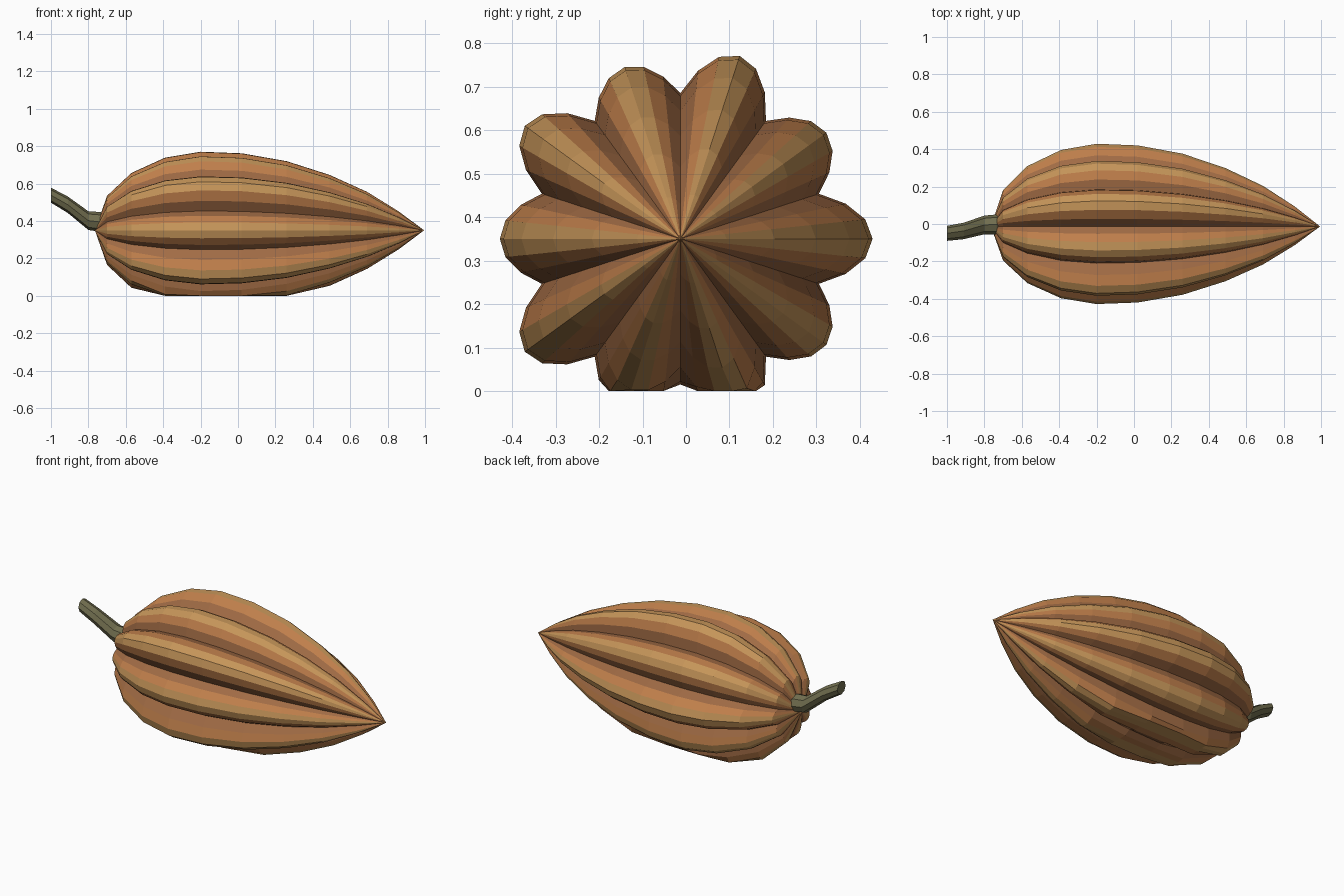
import bpy
from math import sin, cos, radians

if "Cube" in bpy.data.objects:
    bpy.data.objects.remove(bpy.data.objects["Cube"])


def material(name, color):
    m = bpy.data.materials.new(name)
    m.diffuse_color = (*color, 1)
    m.use_nodes = True
    m.node_tree.nodes["Principled BSDF"].inputs["Base Color"].default_value = m.diffuse_color
    return m


def loft(name, rings, start, end, mats, mat_index):
    """Skin a list of closed rings; start/end are pole points."""
    n = len(rings[0])
    verts = [v for ring in rings for v in ring] + [start, end]
    a, b = len(verts) - 2, len(verts) - 1
    last = (len(rings) - 1) * n
    faces, idx = [], []
    for j in range(n):
        k = (j + 1) % n
        faces.append((a, k, j))
        faces.append((b, last + j, last + k))
        idx += [mat_index(j)] * 2
        for i in range(len(rings) - 1):
            faces.append((i * n + j, i * n + k, (i + 1) * n + k, (i + 1) * n + j))
            idx.append(mat_index(j))
    mesh = bpy.data.meshes.new(name)
    mesh.from_pydata(verts, [], faces)
    for m in mats:
        mesh.materials.append(m)
    for p, i in zip(mesh.polygons, idx):
        p.material_index = i
    mesh.update()
    obj = bpy.data.objects.new(name, mesh)
    bpy.context.collection.objects.link(obj)
    return obj


ridge = material("ridge_tan", (0.56, 0.30, 0.10))
flank = material("flank_orange", (0.52, 0.21, 0.07))
groove = material("groove_brown", (0.36, 0.15, 0.06))
green = material("stem_olive", (0.17, 0.16, 0.08))

# Pod body: ten ribs of alternating height, flattened where it rests on the ground
CY, CZ, SEG = -0.013, 0.35, 60
profile = [(-0.70, 0.44), (-0.57, 0.73), (-0.39, 0.925), (-0.20, 1.0), (0.02, 0.98),
           (0.26, 0.88), (0.49, 0.705), (0.69, 0.49), (0.86, 0.24)]


def pod_ring(x, s):
    ring = []
    for j in range(SEG):
        t = radians(j * 6)
        height = 0.107 if cos(5 * t) > 0 else 0.08
        r = s * (0.335 + height * abs(cos(5 * t)))
        ring.append((x, CY + r * cos(t), max(0, CZ + r * sin(t))))
    return ring


def band(j):
    return (0, 1, 2, 2, 1, 0)[j % 6]


loft("pod_body", [pod_ring(x, s) for x, s in profile],
     (-0.765, CY, CZ), (0.995, CY, CZ), [ridge, flank, groove], band)

# Stem: short bent tube, centre and half sizes per ring
stem_path = [(-1.0, -0.05, 0.538, 0.040), (-0.91, -0.037, 0.487, 0.044),
             (-0.80, -0.005, 0.402, 0.050), (-0.735, -0.002, 0.395, 0.053),
             (-0.68, 0.0, 0.37, 0.050)]
stem_rings = [[(x, y + r * cos(radians(j * 45)), z + r * sin(radians(j * 45)))
               for j in range(8)] for x, y, z, r in stem_path]
loft("stem", stem_rings, stem_path[0][:3], stem_path[-1][:3], [green], lambda j: 0)
